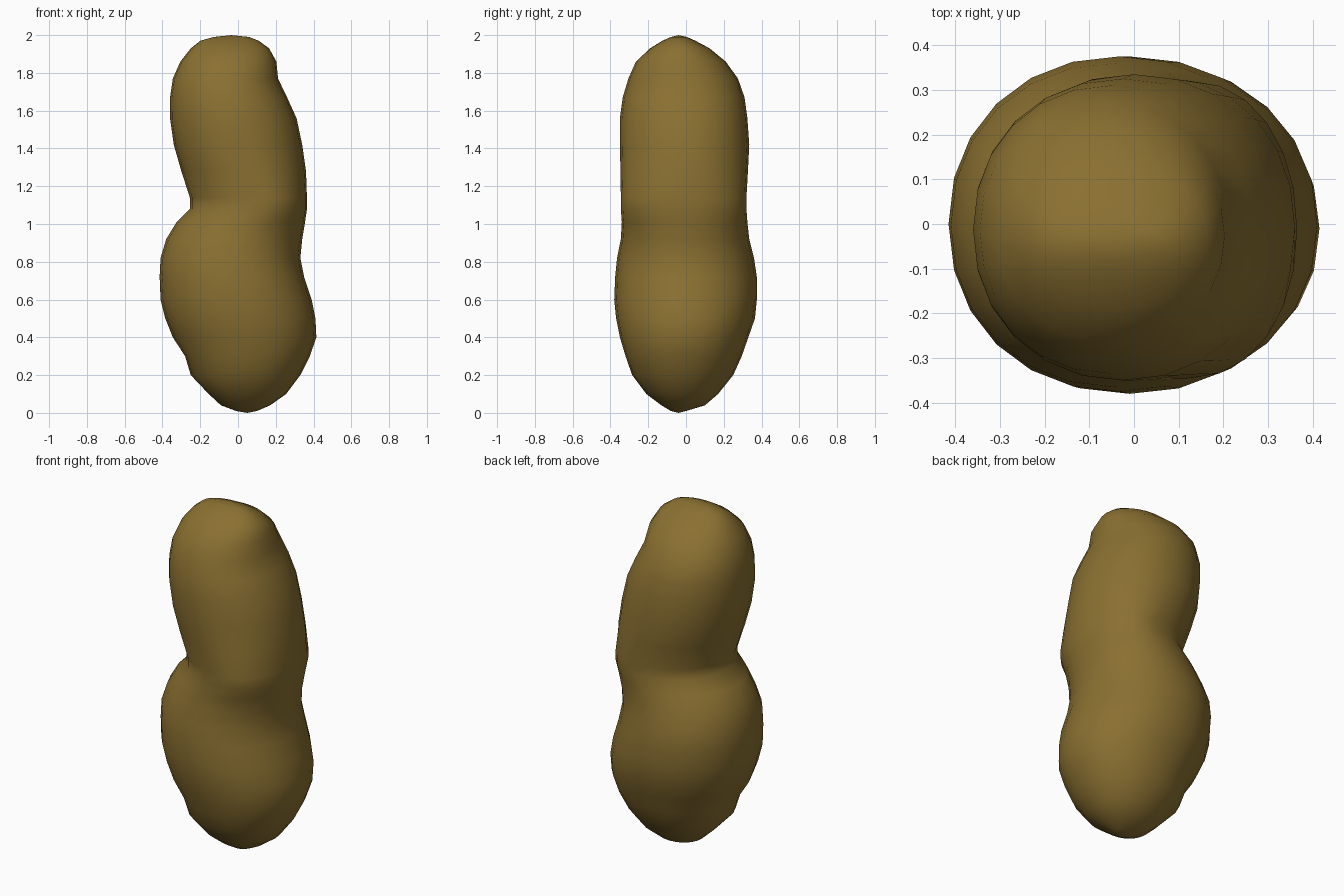
import bpy, bmesh, math

# Cross-sections: height, left x, right x, front y, back y
SECTIONS = [
    (0.01, -0.01, 0.10, -0.08, 0.00),
    (0.04, -0.09, 0.17, -0.13, 0.10),
    (0.10, -0.155, 0.255, -0.21, 0.17),
    (0.20, -0.25, 0.33, -0.285, 0.25),
    (0.30, -0.28, 0.38, -0.32, 0.295),
    (0.40, -0.345, 0.415, -0.35, 0.33),
    (0.50, -0.385, 0.41, -0.37, 0.365),
    (0.60, -0.41, 0.39, -0.38, 0.375),
    (0.72, -0.415, 0.35, -0.375, 0.375),
    (0.82, -0.41, 0.33, -0.365, 0.36),
    (0.92, -0.38, 0.34, -0.345, 0.335),
    (1.01, -0.325, 0.355, -0.34, 0.325),
    (1.08, -0.255, 0.365, -0.345, 0.32),
    (1.14, -0.255, 0.365, -0.345, 0.32),
    (1.28, -0.30, 0.36, -0.347, 0.328),
    (1.42, -0.34, 0.34, -0.35, 0.335),
    (1.56, -0.36, 0.31, -0.35, 0.325),
    (1.67, -0.36, 0.26, -0.335, 0.31),
    (1.77, -0.345, 0.212, -0.305, 0.275),
    (1.86, -0.305, 0.203, -0.265, 0.21),
    (1.93, -0.25, 0.165, -0.19, 0.125),
    (1.97, -0.20, 0.11, -0.125, 0.05),
    (1.99, -0.13, 0.06, -0.08, 0.005),
]
SIDES = 24
POWER = 2 / 2.1  # slightly squared ellipse


def soft(v):
    return math.copysign(abs(v) ** POWER, v)


# Peanut shell lofted through the sections
bm = bmesh.new()
rings = []
for z, xl, xr, yf, yb in SECTIONS:
    cx, cy = (xl + xr) / 2, (yf + yb) / 2
    # the pinched waist is flattened on its left side
    pinch = max(0, 1 - abs(z - 1.11) / 0.25) * 0.08
    cx += pinch
    ring = []
    for i in range(SIDES):
        a = math.tau * i / SIDES
        c, s = soft(math.cos(a)), soft(math.sin(a))
        rx = xr - cx if c > 0 else cx - xl
        ry = yb - cy if s > 0 else cy - yf
        ring.append(bm.verts.new((cx + rx * c, cy + ry * s, z)))
    rings.append(ring)

for lo, hi in zip(rings, rings[1:]):
    for i in range(SIDES):
        j = (i + 1) % SIDES
        bm.faces.new((lo[i], lo[j], hi[j], hi[i]))

# Rounded tips
bottom = bm.verts.new((0.05, -0.04, 0.0))
top = bm.verts.new((-0.035, -0.04, 2.0))
for i in range(SIDES):
    j = (i + 1) % SIDES
    bm.faces.new((bottom, rings[0][j], rings[0][i]))
    bm.faces.new((top, rings[-1][i], rings[-1][j]))

for f in bm.faces:
    f.smooth = True
bmesh.ops.recalc_face_normals(bm, faces=bm.faces)
mesh = bpy.data.meshes.new("lumpy_body")
bm.to_mesh(mesh)
bm.free()

body = bpy.data.objects.new("lumpy_body", mesh)
bpy.context.collection.objects.link(body)

# Olive brown colour
mat = bpy.data.materials.new("olive brown")
mat.diffuse_color = (0.255, 0.162, 0.031, 1)
mesh.materials.append(mat)
